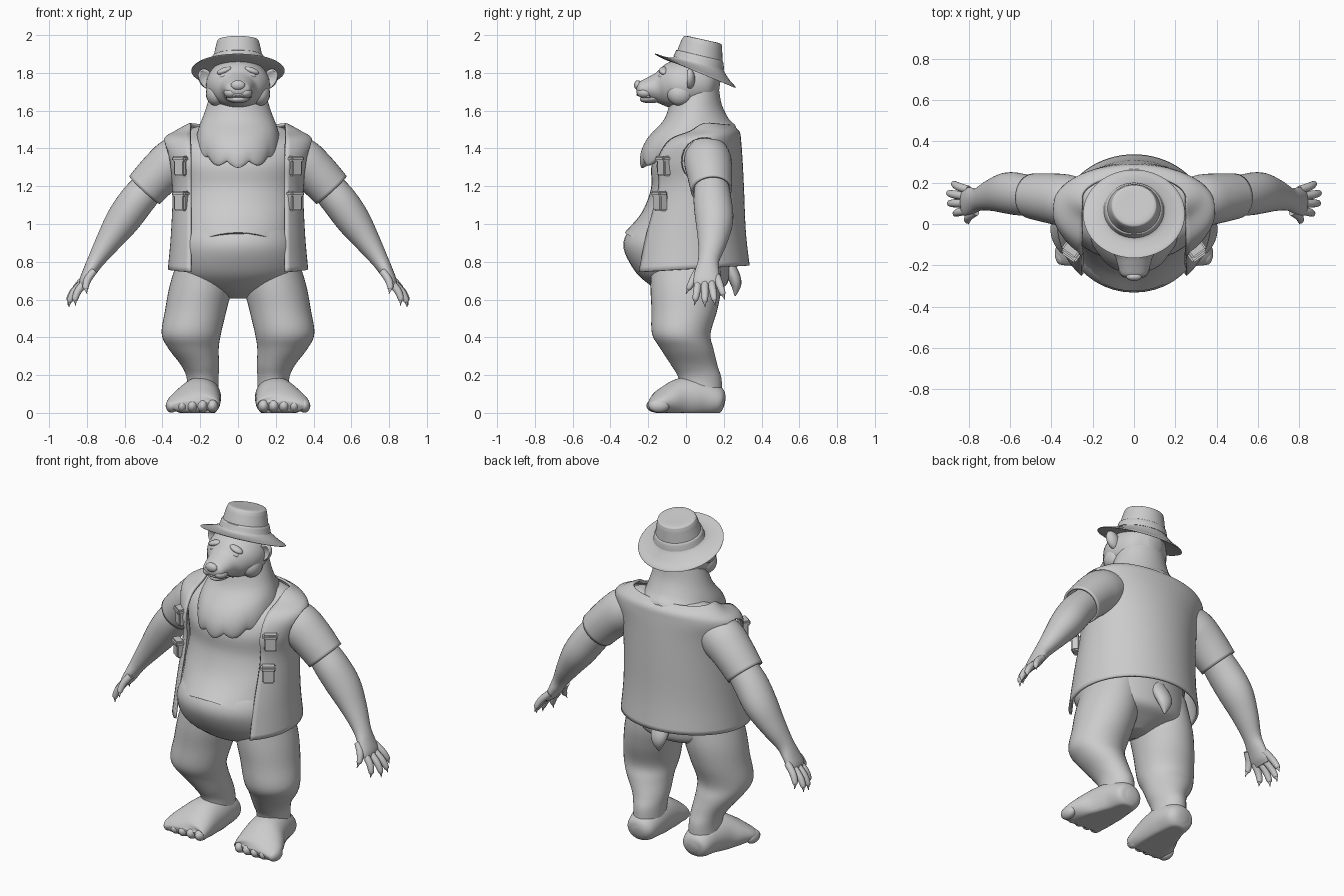
import bpy, bmesh
from math import sin, cos, pi, asin
from mathutils import Vector, Matrix

X, Y = Vector((1, 0, 0)), Vector((0, 1, 0))


def finish(name, bm, mirror=False, angle=50):
    bmesh.ops.recalc_face_normals(bm, faces=bm.faces)
    me = bpy.data.meshes.new(name)
    bm.to_mesh(me)
    bm.free()
    me.polygons.foreach_set("use_smooth", [True] * len(me.polygons))
    me.set_sharp_from_angle(angle=angle * pi / 180)
    ob = bpy.data.objects.new(name, me)
    bpy.context.collection.objects.link(ob)
    if mirror:
        m = ob.modifiers.new("mirror", 'MIRROR')
        m.use_mirror_merge = False
    return ob


def spline(rows, sub):
    """Catmull-Rom through rows of numbers; yields (row position, values)."""
    out = []
    for i in range(len(rows) - 1):
        p0, p1 = rows[max(i - 1, 0)], rows[i]
        p2, p3 = rows[i + 1], rows[min(i + 2, len(rows) - 1)]
        for k in range(sub):
            t = k / sub
            out.append((i + t, [b + .5 * t * (c - a + t * (2*a - 5*b + 4*c - d + t * (3*(b - c) + d - a)))
                                for a, b, c, d in zip(p0, p1, p2, p3)]))
    out.append((len(rows) - 1, list(rows[-1])))
    return out


def loft(name, rows, axis=None, gap=0, warp=None, caps=(1, 1), n=40, sub=5, mirror=False):
    """Skin over elliptical rings. No axis: level rings (x, y, z, rx, ry, slope).
    With axis: rings square to the path (x, y, z, radius along axis, other radius)."""
    bm = bmesh.new()
    pts = spline(rows, sub)
    rings = []
    for i, (u, r) in enumerate(pts):
        c = Vector(r[:3])
        r1, r2 = max(r[3], .002), max(r[4], .002)
        if axis:
            t = (Vector(pts[min(i + 1, len(pts) - 1)][1][:3]) - Vector(pts[max(i - 1, 0)][1][:3])).normalized()
            side = (axis - t * axis.dot(t)).normalized()
            up = t.cross(side)
        a0 = asin(min(1, gap / r1)) if gap else 0
        ring = []
        for k in range(n + 1 if gap else n):
            a = a0 + (2 * pi - 2 * a0) * k / n
            if axis:
                p = c + side * r1 * cos(a) + up * r2 * sin(a)
            else:
                p = c + Vector((r1 * sin(a), -r2 * cos(a), -r[5] * r2 * cos(a)))
            ring.append(bm.verts.new(warp(p, u, a) if warp else p))
        rings.append(ring)
    for A, B in zip(rings, rings[1:]):
        for k in range(n):
            j = k + 1 if gap else (k + 1) % n
            bm.faces.new((A[k], A[j], B[j], B[k]))
    if not gap:
        for on, ring in zip(caps, (rings[0], rings[-1])):
            if on:
                bm.faces.new(ring)
    return finish(name, bm, mirror)


def ball(name, c, s, rot=0, axis='Y', mirror=False):
    bm = bmesh.new()
    m = Matrix.Translation(c) @ Matrix.Rotation(rot, 4, axis) @ Matrix.Diagonal((*s, 1))
    bmesh.ops.create_uvsphere(bm, u_segments=20, v_segments=12, radius=1, matrix=m)
    return finish(name, bm, mirror)


def block(name, c, s, rot, bevel=.008):
    bm = bmesh.new()
    m = Matrix.Translation(c) @ Matrix.Rotation(rot, 4, 'Z') @ Matrix.Diagonal((*s, 1))
    bmesh.ops.create_cube(bm, size=1, matrix=m)
    bmesh.ops.bevel(bm, geom=bm.edges[:], offset=bevel, segments=2, affect='EDGES')
    return finish(name, bm, True)


# bare belly and hips
loft("belly", [(0, .01, .605, .05, .06, 0), (0, .01, .64, .16, .14, 0), (0, .01, .68, .27, .205, 0),
               (0, -.02, .75, .325, .25, 0), (0, -.05, .87, .325, .28, 0),
               (0, -.04, .96, .30, .265, 0), (0, 0, 1.04, .27, .2, 0)])

# shirt with an arched hem
loft("shirt", [(0, -.037, .955, .315, .288, 0), (0, .015, 1.06, .32, .25, 0), (0, .045, 1.19, .32, .23, 0),
               (0, .045, 1.32, .335, .225, 0), (0, .075, 1.43, .36, .18, 0),
               (0, .125, 1.49, .29, .12, 0), (0, .13, 1.52, .2, .08, 0)],
     warp=lambda p, u, a: p - Vector((0, 0, max(0, 1 - u) * p.x ** 2)))

# open vest, armholes cut through both sides
vest = loft("vest", [(0, -.003, .76, .365, .333, .06), (0, .006, .95, .348, .304, .02), (0, .036, 1.19, .34, .264, 0),
                     (0, .038, 1.33, .365, .255, 0), (0, .075, 1.44, .39, .21, 0),
                     (0, .125, 1.49, .325, .15, 0), (0, .125, 1.53, .25, .11, -.1)], gap=.25, n=56)
sol = vest.modifiers.new("thickness", 'SOLIDIFY')
sol.thickness = .014
sol.offset = 0
cutter = ball("armhole_cutter", (.42, .1, 1.325), (.17, .135, .135), mirror=True)
cutter.hide_render = True
cutter.hide_viewport = True
cut = vest.modifiers.new("armholes", 'BOOLEAN')
cut.operation = 'DIFFERENCE'
cut.object = cutter

# vest pockets with flaps
for i, (x, y, z) in enumerate([(.30, -.115, 1.30), (.30, -.135, 1.115)]):
    block(f"pocket_{i}", (x, y, z), (.07, .05, .09), .62)
    block(f"pocket_flap_{i}", (x + .004, y - .008, z + .045), (.085, .055, .03), .62)

# sleeves, arms and hands
sleeve = loft("sleeve", [(.25, .11, 1.37, .11, .11), (.33, .115, 1.335, .125, .125), (.41, .125, 1.27, .12, .117),
                         (.495, .135, 1.18, .109, .109)], axis=Y, caps=(1, 0), mirror=True)
s = sleeve.modifiers.new("thickness", 'SOLIDIFY')
s.thickness = .012
loft("arm", [(.44, .135, 1.23, .085, .085), (.53, .14, 1.13, .1, .094), (.61, .15, 1.02, .1, .09),
             (.685, .14, .91, .078, .068), (.75, .12, .81, .056, .046), (.785, .112, .75, .064, .036),
             (.815, .108, .695, .07, .027), (.828, .108, .665, .055, .012)], axis=Y, mirror=True)
for i, (bx, by, bz, tx, ty, tz) in enumerate([(.80, .165, .72, .875, .205, .60), (.82, .135, .69, .90, .155, .57),
                                              (.82, .10, .69, .895, .10, .56), (.81, .065, .69, .86, .045, .57),
                                              (.765, .06, .75, .80, .0, .63)]):
    b, t = Vector((bx, by, bz)), Vector((tx, ty, tz))
    rows = []
    for f, r in ((0, .02), (.35, .02), (.65, .017), (.78, .013), (.82, .008), (1, .001)):
        p = b.lerp(t, f) + Vector((.02, 0, 0)) * sin(f * pi)   # curled finger ending in a claw
        rows.append((*p, r, r))
    loft(f"finger_{i}", rows, axis=Y, n=12, sub=3, mirror=True)

# legs, feet and toes
loft("leg", [(.17, 0, .84, .14, .18, 0), (.195, 0, .68, .165, .188, 0), (.222, -.008, .55, .163, .175, 0),
             (.247, -.025, .42, .157, .155, 0), (.235, .005, .34, .133, .14, 0), (.20, .045, .25, .1, .122, 0),
             (.187, .075, .18, .084, .113, 0), (.187, .08, .08, .085, .11, 0)], mirror=True)
loft("foot", [(.185, .205, .055, .03, .025), (.185, .18, .06, .08, .07), (.19, .08, .08, .10, .105),
              (.205, -.02, .075, .115, .11), (.225, -.1, .06, .135, .085), (.24, -.16, .045, .14, .055),
              (.24, -.19, .035, .11, .025)], axis=X, mirror=True,
     warp=lambda p, u, a: Vector((p.x, p.y, max(p.z, 0))))
for i in range(5):
    x = .135 + .054 * i
    ball(f"toe_{i}", (x, -.155 + .35 * (x - .22) ** 2 + .06 * max(0, x - .25), .038), (.032, .055, .037), mirror=True)

# tail
loft("tail", [(0, .19, .82, .05, .04), (0, .245, .74, .055, .035), (0, .265, .68, .042, .028),
              (0, .26, .62, .004, .004)], axis=X, n=16)


# shaggy neck fur, longest at the front
def shag(p, u, a):
    k = min(1, max(0, (u - 1.5) / 2.5))
    w = abs(sin(5.5 * a + pi / 2))
    q = 1 + .03 * k * (w - .5)
    return Vector((p.x * q, p.y * q, p.z - .03 * k * k * (w - .4)))


loft("neck_fur", [(0, .04, 1.69, .145, .13, .5), (0, .034, 1.595, .175, .153, .3), (0, .012, 1.51, .207, .212, .24),
                  (0, .012, 1.45, .22, .25, .28), (0, .015, 1.405, .212, .248, .36),
                  (0, .02, 1.41, .17, .20, .36)], warp=shag, n=88)

# head with tapering snout
loft("head", [(0, .18, 1.74, .04, .05), (0, .13, 1.745, .125, .12), (0, .03, 1.74, .165, .14),
              (0, -.05, 1.735, .163, .132), (0, -.11, 1.725, .13, .108), (0, -.15, 1.72, .095, .082),
              (0, -.20, 1.716, .078, .06), (0, -.245, 1.714, .062, .04), (0, -.262, 1.714, .03, .02)], axis=X)
ball("nose", (0, -.255, 1.735), (.038, .02, .026))
ball("lower_jaw", (0, -.17, 1.667), (.062, .075, .026), .12, 'X')
ball("muzzle_lip", (.036, -.215, 1.695), (.04, .045, .03), mirror=True)
ball("cheek", (.115, -.03, 1.69), (.055, .07, .065), mirror=True)
ball("brow", (.072, -.118, 1.812), (.042, .025, .017), .35, mirror=True)
ball("eyelid", (.072, -.125, 1.785), (.026, .02, .017), .3, mirror=True)
loft("mouth", [(-.07, -.19, 1.672, .005, .005), (-.04, -.235, 1.678, .007, .007), (0, -.255, 1.685, .007, .007),
               (.04, -.235, 1.678, .007, .007), (.07, -.19, 1.672, .005, .005)], axis=Vector((0, 0, 1)), n=10)


# cupped ears
bm = bmesh.new()
m = Matrix.Translation((.168, .02, 1.768)) @ Matrix.Rotation(.5, 4, 'Y') @ Matrix.Diagonal((.04, .028, .056, 1))
bmesh.ops.create_uvsphere(bm, u_segments=24, v_segments=16, radius=1, matrix=m)
for v in bm.verts:
    d = m.inverted() @ v.co
    if d.y < 0:
        v.co.y += .04 * max(0, .75 - d.x ** 2 - d.z ** 2)
finish("ear", bm, True)

# hat: brim tilted back, crown with band
loft("hat", [(0, .06, 1.815, .14, .125, -.3), (0, .05, 1.808, .236, .204, -.41), (0, .05, 1.816, .241, .209, -.41),
             (0, .058, 1.825, .20, .172, -.36), (0, .066, 1.845, .148, .136, -.27), (0, .07, 1.87, .134, .124, -.25),
             (0, .08, 1.93, .12, .112, -.22), (0, .086, 1.962, .112, .104, -.22), (0, .09, 1.976, .098, .09, -.22),
             (0, .09, 1.976, .03, .03, -.22)], n=56)
loft("hat_band", [(0, .067, 1.852, .146, .134, -.26), (0, .07, 1.868, .141, .13, -.25), (0, .072, 1.89, .134, .124, -.24),
                  (0, .073, 1.892, .126, .116, -.24)], n=56, sub=2)
